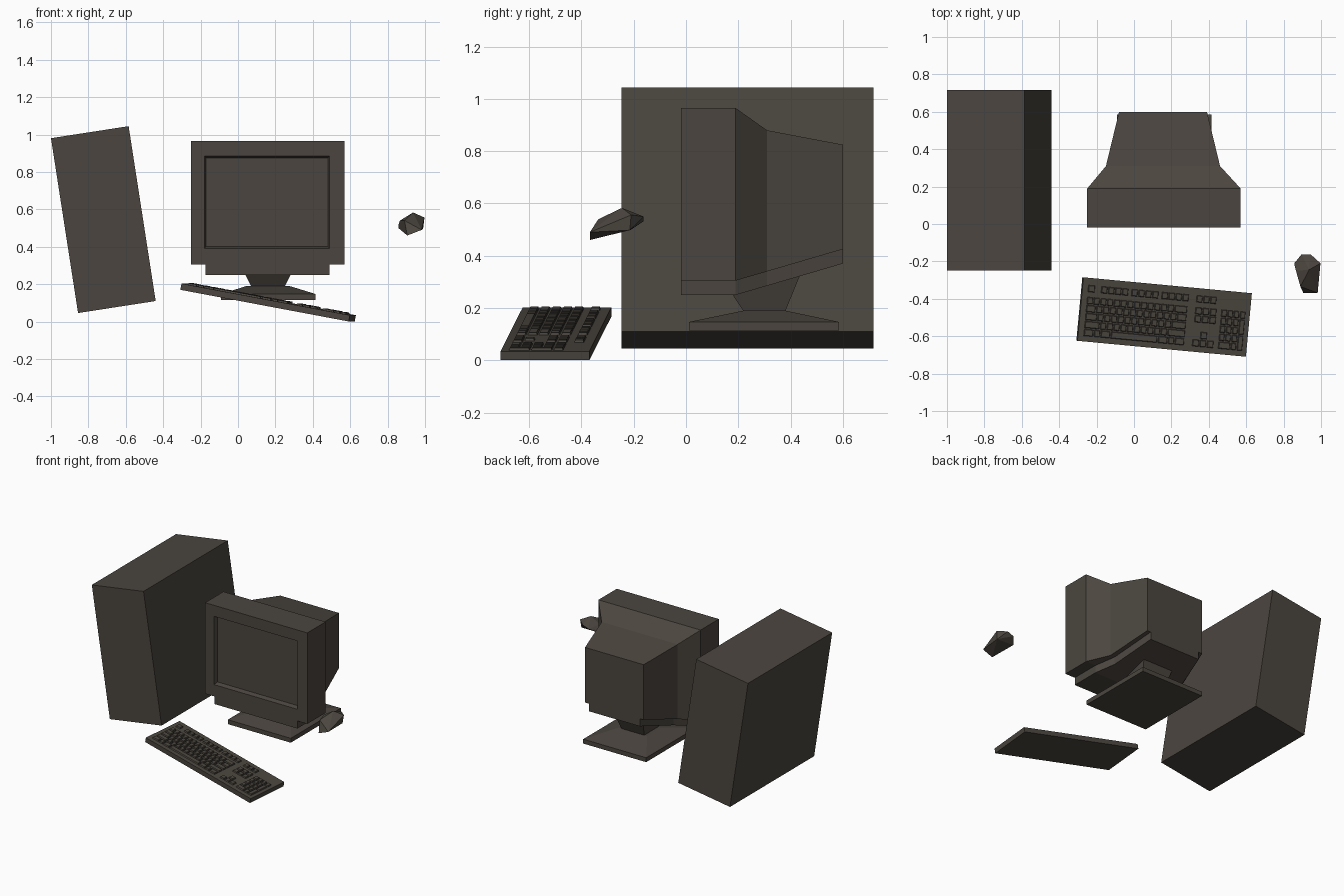
import bpy, bmesh, math
from mathutils import Matrix, Vector

if "Cube" in bpy.data.objects:
    bpy.data.objects.remove(bpy.data.objects["Cube"])

mat = bpy.data.materials.new("dark_taupe_plastic")
mat.diffuse_color = (0.07, 0.06, 0.049, 1)
mat.use_nodes = True
mat.node_tree.nodes["Principled BSDF"].inputs["Base Color"].default_value = mat.diffuse_color


def finish(name, bm, matrix=Matrix()):
    bmesh.ops.recalc_face_normals(bm, faces=bm.faces)
    mesh = bpy.data.meshes.new(name)
    bm.to_mesh(mesh)
    bm.free()
    mesh.materials.append(mat)
    ob = bpy.data.objects.new(name, mesh)
    ob.matrix_world = matrix
    bpy.context.collection.objects.link(ob)
    return ob


def loft(bm, rings):
    """Skin a list of point rings and cap both ends."""
    rings = [[bm.verts.new(p) for p in r] for r in rings]
    n = len(rings[0])
    for a, b in zip(rings, rings[1:]):
        for i in range(n):
            j = (i + 1) % n
            bm.faces.new((a[i], a[j], b[j], b[i]))
    bm.faces.new(rings[0])
    bm.faces.new(rings[-1])


def rect_y(y, x0, x1, z0, z1):
    return [(x0, y, z0), (x1, y, z0), (x1, y, z1), (x0, y, z1)]


def rect_z(z, x0, x1, y0, y1):
    return [(x0, y0, z), (x1, y0, z), (x1, y1, z), (x0, y1, z)]


def lofted(name, rings, matrix=Matrix()):
    bm = bmesh.new()
    loft(bm, rings)
    return finish(name, bm, matrix)


# Tower case, leaning sideways
lofted("tower_case",
       [rect_z(-0.473, -0.21, 0.21, -0.4825, 0.4825),
        rect_z(0.473, -0.21, 0.21, -0.4825, 0.4825)],
       Matrix.Translation((-0.72, 0.235, 0.545)) @ Matrix.Rotation(math.radians(-8.8), 4, 'Y'))

# Monitor housing, starting from the sunken screen
lofted("monitor_housing", [
    rect_y(0.01, -0.17, 0.48, 0.4, 0.875),
    rect_y(-0.02, -0.18, 0.49, 0.39, 0.885),
    rect_y(-0.02, -0.25, 0.57, 0.305, 0.965),
    rect_y(0.19, -0.25, 0.57, 0.305, 0.965),
    rect_y(0.31, -0.15, 0.46, 0.34, 0.88),
    rect_y(0.6, -0.08, 0.39, 0.425, 0.825)])

# Narrower chin under the housing
lofted("monitor_chin", [
    rect_y(-0.02, -0.175, 0.49, 0.25, 0.305),
    rect_y(0.19, -0.175, 0.49, 0.25, 0.305),
    rect_y(0.31, -0.115, 0.425, 0.285, 0.34),
    rect_y(0.6, -0.05, 0.36, 0.37, 0.425)])

# Swivel neck with a sloping top, and base
neck_top = [(0.04, 0.18, 0.248), (0.28, 0.18, 0.248), (0.28, 0.435, 0.322), (0.04, 0.435, 0.322)]
lofted("stand_neck", [rect_z(0.188, 0.07, 0.25, 0.22, 0.38), neck_top])
lofted("stand_base", [
    rect_z(0.115, -0.09, 0.415, 0.012, 0.585),
    rect_z(0.147, -0.09, 0.415, 0.012, 0.585),
    rect_z(0.19, 0.045, 0.275, 0.22, 0.38)])

# Keyboard: local origin is the back left corner of its top face
kb = (Matrix.Translation((-0.27, -0.285, 0.203))
      @ Matrix.Rotation(math.radians(-5.4), 4, 'Z')
      @ Matrix.Rotation(math.radians(10.6), 4, 'Y'))
lofted("keyboard_body", [rect_z(-0.034, 0, 0.92, -0.341, 0),
                         rect_z(0, 0, 0.92, -0.341, 0)], kb)

keys = bmesh.new()


def key(x, v, w, h):
    """Tapered key cap; v is the distance from the back edge."""
    g, t = 0.003, 0.006
    loft(keys, [rect_z(0, x + g, x + w - g, -v - h + g, -v - g),
                rect_z(0.009, x + t, x + w - t, -v - h + t, -v - t)])


def key_row(x, v, widths, pitch, h=0.042):
    for w in widths:
        key(x, v, w * pitch, h)
        x += w * pitch


ROW, TOP, P = 0.043, 0.1, 0.0368
for x, n in ((0.028, 1), (0.1, 4), (0.265, 4), (0.43, 4), (0.62, 3)):
    key_row(x, 0.036, [1] * n, 0.038 if n > 1 else 0.042)
main_rows = ([1] * 13 + [2], [1.5] + [1] * 12 + [1.5], [1.8] + [1] * 11 + [2.2],
             [2.3] + [1] * 10 + [2.7], [1.5, 1, 1.5, 7, 1.5, 1, 1.5])
for i, widths in enumerate(main_rows):
    key_row(0.028, TOP + i * ROW, widths, P)
for i in (0, 1, 4):
    key_row(0.62, TOP + i * ROW, [1] * 3, 0.04)
key(0.66, TOP + 3 * ROW, 0.04, 0.042)
for i in range(5):
    key_row(0.762, TOP + i * ROW, [2, 1] if i == 4 else [1] * 3, 0.034)
key(0.864, TOP, 0.034, 0.042)
for i in (1, 3):
    key(0.864, TOP + i * ROW, 0.034, 0.085)
finish("keyboard_keys", keys, kb)

# Mouse: faceted shell floating at a tilt
bm = bmesh.new()
for p in ((0.905, -0.368, 0.46), (0.982, -0.368, 0.49), (0.99, -0.215, 0.498),
          (0.997, -0.21, 0.556), (0.857, -0.21, 0.5), (0.857, -0.215, 0.514),
          (0.866, -0.25, 0.54), (0.89, -0.335, 0.54), (0.936, -0.245, 0.583),
          (0.896, -0.162, 0.532), (0.944, -0.162, 0.55)):
    bm.verts.new(p)
bmesh.ops.convex_hull(bm, input=bm.verts)
finish("mouse", bm)
